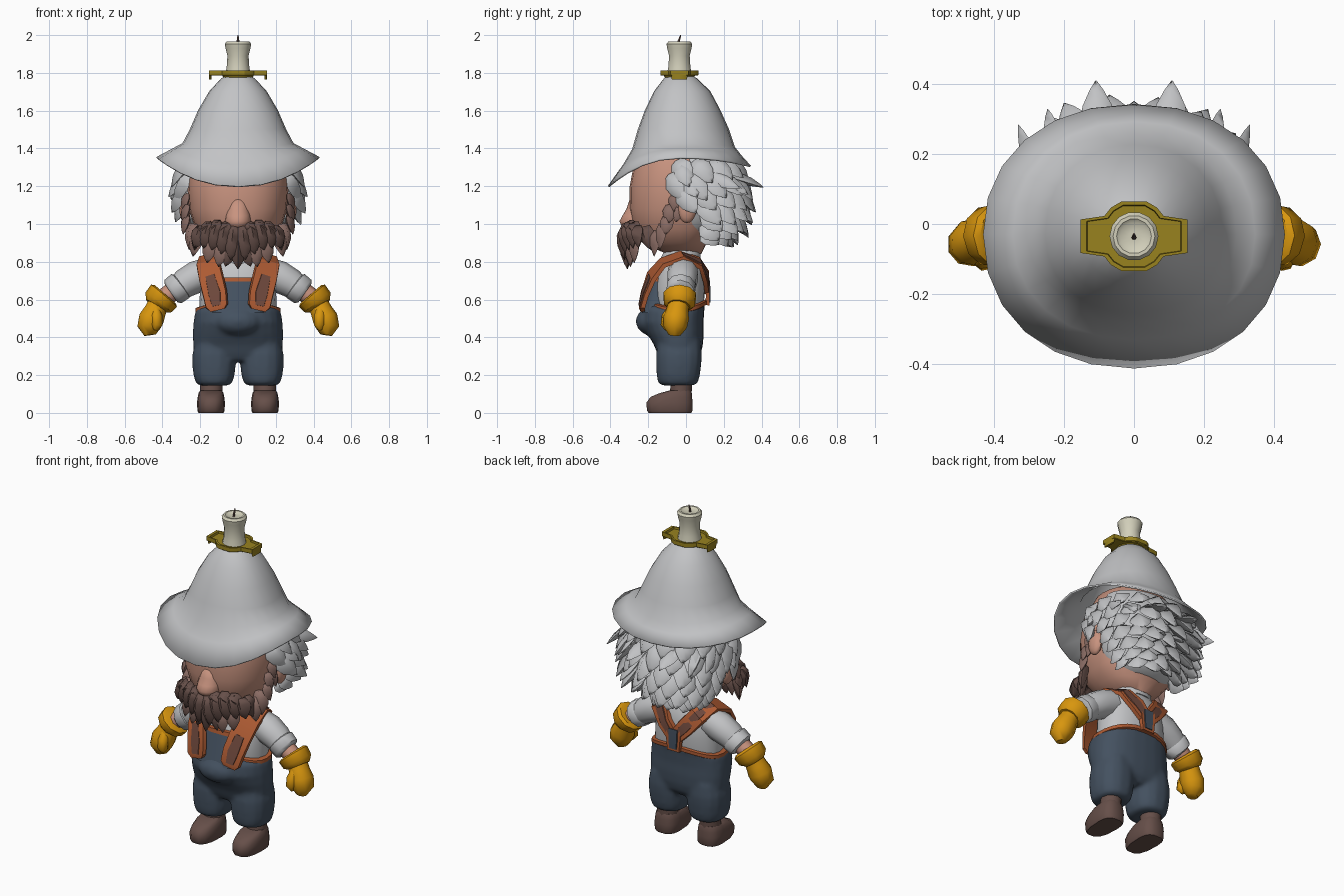
import bpy, bmesh, math, random
from mathutils import Vector as V

if "Cube" in bpy.data.objects:
    bpy.data.objects.remove(bpy.data.objects["Cube"])

random.seed(4)


def mat(name, hexcol):
    m = bpy.data.materials.new(name)
    c = [int(hexcol[i:i + 2], 16) / 255 for i in (0, 2, 4)]
    m.diffuse_color = [((v + .055) / 1.055) ** 2.4 if v > .04 else v / 12.92 for v in c] + [1]
    m.use_nodes = True
    m.node_tree.nodes["Principled BSDF"].inputs["Base Color"].default_value = m.diffuse_color
    return m


GREY = mat("pale grey", "C2C3C5")
SKIN = mat("skin", "C8937F")
BROWN = mat("dark brown", "664F49")
TAUPE = mat("light brown", "8A6C64")
NAVY = mat("navy denim", "445160")
LEATHER = mat("orange leather", "AE5B33")
INSET = mat("strap brown", "6E483C")
GLOVE = mat("glove yellow", "D8960E")
GOLD = mat("old gold", "98821F")
WAX = mat("wax", "D2CFBA")


def finish(name, bm, material, angle=40):
    bmesh.ops.recalc_face_normals(bm, faces=bm.faces)
    me = bpy.data.meshes.new(name)
    bm.to_mesh(me)
    bm.free()
    ob = bpy.data.objects.new(name, me)
    bpy.context.collection.objects.link(ob)
    me.materials.append(material)
    bpy.ops.object.select_all(action='DESELECT')
    ob.select_set(True)
    bpy.context.view_layer.objects.active = ob
    bpy.ops.object.shade_smooth_by_angle(angle=math.radians(angle))
    return ob


def skin_rings(bm, rings, cap=(True, True)):
    vs = [[bm.verts.new(p) for p in r] for r in rings]
    n = len(vs[0])
    for a, b in zip(vs, vs[1:]):
        for i in range(n):
            j = (i + 1) % n
            bm.faces.new((a[i], a[j], b[j], b[i]))
    if cap[0]:
        bm.faces.new(vs[0][::-1])
    if cap[1]:
        bm.faces.new(vs[-1])


def loft(name, rings, m, x=0, yc=0, n=20, p=1.0, cap=(True, True), angle=50):
    """Stack of rings: z, half width, front y, back y, optional front and back drop."""
    out = []
    for z, rx, yf, yb, *drop in rings:
        df, db = drop or (0, 0)
        ring = []
        for i in range(n):
            a = 2 * math.pi * i / n
            c, s = math.cos(a), math.sin(a)
            c2 = math.copysign(abs(c) ** p, c)
            s2 = abs(s) ** p
            y = yc + s2 * ((yb - yc) if s > 0 else (yf - yc))
            ring.append((x + rx * c2, y, z - s * s * (db if s > 0 else df)))
        out.append(ring)
    bm = bmesh.new()
    skin_rings(bm, out, cap)
    return finish(name, bm, m, angle)


def tube(name, pts, radii, m, n=10, angle=45):
    pts = [V(p) for p in pts]
    out = []
    for i, p in enumerate(pts):
        t = (pts[min(i + 1, len(pts) - 1)] - pts[max(i - 1, 0)]).normalized()
        u = t.cross(V((0, 1, 0))).normalized()
        w = u.cross(t)
        out.append([p + radii[i] * (u * math.cos(k * math.tau / n) + w * math.sin(k * math.tau / n))
                    for k in range(n)])
    bm = bmesh.new()
    skin_rings(bm, out)
    return finish(name, bm, m, angle)


def ball(name, c, r, m, seg=16):
    bm = bmesh.new()
    bmesh.ops.create_uvsphere(bm, u_segments=seg, v_segments=10, radius=1)
    for v in bm.verts:
        v.co = V([v.co[i] * r[i] + c[i] for i in range(3)])
    return finish(name, bm, m)


def tuft(bm, base, d, nrm, length, w, th, curl=0.0):
    """Leaf-shaped lock of hair with a soft ridge and a point."""
    d = V(d).normalized()
    side = d.cross(V(nrm)).normalized()
    up = side.cross(d)
    rings = []
    for t, k in ((0, .6), (.3, 1), (.6, .85), (.85, .4), (1, .03)):
        c = V(base) + d * length * t + up * curl * length * t * t
        rings.append([c + side * w * k, c + up * th * k, c - side * w * k, c - up * th * .5 * k])
    skin_rings(bm, rings)


def ribbon(name, path, widths, th, m, off=0.0, lo=0, hi=None):
    """Strap laid over the shoulders, facing away from the chest; lo and hi pick a stretch."""
    pts = [V(p) for p in path]
    out = []
    for i, p in enumerate(pts):
        t = (pts[min(i + 1, len(pts) - 1)] - pts[max(i - 1, 0)]).normalized()
        nrm = p - V((p.x * .8, -.03, min(p.z, .72)))
        nrm = (nrm - t * nrm.dot(t)).normalized()
        s = t.cross(nrm) * widths[i]
        a, b = p + nrm * off, p + nrm * (off + th)
        out.append([a - s, b - s * .92, b + s * .92, a + s])
    bm = bmesh.new()
    skin_rings(bm, out[lo:hi])
    return finish(name, bm, m, 30)


# Head, nose, ears
loft("head", [(.84, .08, -.10, .08), (.90, .17, -.23, .11), (.97, .225, -.28, .15),
              (1.08, .26, -.30, .2), (1.2, .268, -.298, .22), (1.32, .255, -.275, .21),
              (1.44, .2, -.2, .16), (1.5, .1, -.1, .08)], SKIN, yc=-.03, n=24, p=.9)
loft("nose", [(.975, .04, -.32, -.25), (.99, .062, -.342, -.24), (1.015, .07, -.352, -.24),
              (1.045, .066, -.336, -.24), (1.08, .056, -.315, -.24), (1.13, .04, -.299, -.24)],
     SKIN, yc=-.27, n=16, angle=80)
for s in (1, -1):
    ball("ear", (s * .28, .005, 1.08), (.03, .05, .075), SKIN, 12)

# Hair: an inner cap plus rows of overlapping locks
loft("hair_cap", [(z, .285 * k, -.04, .255 * k) for z, k in
     ((.92, .5), (.97, .72), (1.03, .86), (1.12, .96), (1.2, 1), (1.3, .95), (1.4, .75))],
     GREY, yc=.035, n=24)
bm = bmesh.new()
rows = ((1.33, 110, 10, .15), (1.26, 112, 11, .17), (1.19, 106, 10, .17), (1.125, 74, 9, .165),
        (1.06, 70, 8, .155), (1.0, 64, 7, .13), (.965, 62, 6, .11))
for r, (z, span, count, ln) in enumerate(rows):
    k = math.sqrt(max(.1, 1 - ((z - 1.2) / .33) ** 2))
    for i in range(count):
        a = math.radians(span * (2 * i / (count - 1) - 1) * (1 if r % 2 else .95))
        nrm = V((math.sin(a), math.cos(a), (z - 1.2) * 1.2))
        base = (.285 * k * nrm.x, .25 * k * nrm.y + .01, z)
        d = nrm * .34 + V((0, .45 * abs(nrm.x) + .1, -.6 - random.uniform(0, .2)))
        tuft(bm, base, d, nrm, ln * random.uniform(.92, 1.1), .06, .042, .06)
for s in (1, -1):
    # long stray locks under the back of the brim
    tuft(bm, (s * .1, .23, 1.25), (s * .04, .8, -.25), (0, 0, 1), .19, .05, .035)
    tuft(bm, (s * .21, .18, 1.25), (s * .2, .8, -.5), (s, 0, .5), .18, .04, .035)
    tuft(bm, (s * .27, .12, 1.26), (s * .3, .8, -.35), (s, 0, .5), .19, .04, .03)
    tuft(bm, (s * .06, .23, 1.12), (s * .04, .8, -.35), (0, 0, 1), .12, .05, .035)
    # locks flaring over the temples
    tuft(bm, (s * .265, -.03, 1.31), (s * .45, .25, -.6), (s, 0, .3), .15, .05, .04)
    tuft(bm, (s * .27, .0, 1.24), (s * .5, .3, -.5), (s, 0, .3), .15, .05, .04)
finish("hair_locks", bm, GREY, 78)

# Sideburns and chin strap in the lighter brown
bm = bmesh.new()
for s in (1, -1):
    for z, y in ((1.16, -.055), (1.10, -.085), (1.105, -.045), (1.04, -.10)):
        tuft(bm, (s * .26, y, z), (s * .22, -.05, -1), (s, -.2, 0), .10, .038, .032, .1)
    for x, y, z in ((.235, -.125, 1.0), (.215, -.155, .965), (.14, -.26, .93), (.08, -.28, .91)):
        tuft(bm, (s * x, y, z), (s * .17, -.1, -1), (s * x * 3, -1, 0), .14, .045, .038)
finish("sideburns_and_chin_hair", bm, TAUPE, 78)

# Moustache and beard
bm = bmesh.new()
for s in (1, -1):
    for i in range(5):
        x = .022 + .041 * i
        y = -.318 + 2.1 * x * x
        tuft(bm, (s * x, y, .985 + .02 * math.sin(i * .8)), (s * (.1 + i * .08), -.13, -1),
             (s * x * 2, -1, .2), .175 - .014 * i, .05, .045, -.08)
    for i in range(3):
        x = .035 + .05 * i
        tuft(bm, (s * x, -.318 + 1.9 * x * x, 1.0 - .008 * abs(i - 1)),
             (s * 1, .25 + 2.5 * x, -.7), (s * x * 2, -1, .4), .105, .045, .042, .04)
    tuft(bm, (s * .2, -.215, .985), (s * .25, .25, -1), (s, -.6, 0), .13, .045, .04)
    tuft(bm, (s * .035, -.28, .90), (s * .25, -.12, -1), (0, -1, 0), .13, .045, .04)
tuft(bm, (0, -.295, .95), (0, -.08, -1), (0, -1, 0), .19, .05, .05)
finish("moustache_and_beard", bm, BROWN, 78)

# Bell-shaped hat with a brim dipping to the front
hat = loft("hat", [(1.79, .05, -.085, .02), (1.765, .088, -.115, .058), (1.70, .148, -.165, .125),
                   (1.60, .207, -.213, .178), (1.50, .25, -.25, .223), (1.425, .29, -.28, .255, .03, .02),
                   (1.395, .345, -.327, .29, .08, .035), (1.35, .43, -.41, .34, .152, .045)],
           GREY, yc=-.03, n=24, p=.93, cap=(True, False))
mod = hat.modifiers.new("thickness", 'SOLIDIFY')
mod.thickness, mod.offset = .01, 0

# Gold candle holder: dished plate, collar and hooked ends
q = [(.153, .048), (.085, .058), (.066, .082), (.035, .1)]
half = q + [(-x, y) for x, y in q[::-1]]
outline = half + [(x, -y) for x, y in half[::-1]]
bm = bmesh.new()
skin_rings(bm, [[(x * k, y * k - .035, z) for x, y in outline]
                for k, z in ((.96, 1.785), (1, 1.788), (1, 1.812), (.89, 1.812), (.87, 1.80))])
finish("candle_plate", bm, GOLD, 30)
loft("plate_collar", [(1.762, .07, -.105, .035), (1.79, .085, -.12, .05)], GOLD, yc=-.035, n=12)
for s in (1, -1):
    loft("plate_hook", [(1.765, .006, -.075, .005), (1.80, .006, -.08, .01)], GOLD,
         x=s * .147, yc=-.035, n=8, p=.4)

# Candle with a shallow hollow top, and wick
loft("candle", [(z, r, -.035 - r, -.035 + r) for z, r in
     ((1.79, .068), (1.83, .06), (1.89, .056), (1.93, .066), (1.953, .07), (1.966, .06),
      (1.966, .05), (1.958, .04), (1.956, .015))], WAX, yc=-.035, n=14, angle=35)
tube("wick", [(0, -.04, 1.93), (0, -.038, 1.97), (0, -.028, 2.0)], [.008, .007, .003], BROWN, 6)

# Shirt and collar
loft("shirt", [(.5, .2, -.15, .08), (.58, .205, -.17, .095), (.66, .2, -.17, .10),
               (.74, .19, -.155, .10), (.79, .17, -.13, .085), (.825, .125, -.1, .07),
               (.86, .08, -.08, .05)], GREY, yc=-.03, p=.88)
loft("collar", [(.82, .12, -.14, .08, .03, 0), (.85, .115, -.135, .08, .03, 0),
                (.9, .085, -.11, .068, .03, 0)], GREY, yc=-.025, n=14)

# Overalls: seat, belly and legs fused into one smooth shape
parts = [loft("overalls", [(.275, .12, -.13, .05), (.31, .215, -.15, .078), (.36, .238, -.17, .09),
              (.42, .24, -.205, .094), (.48, .236, -.235, .093), (.53, .228, -.228, .098, -.03, -.03),
              (.55, .22, -.2, .108, -.03, -.04)], NAVY, yc=-.04, n=24, p=.85, angle=60),
         ball("belly_pouch", (0, -.175, .485), (.132, .092, .078), NAVY)]
for s in (1, -1):
    parts.append(loft("trouser_leg", [(.145, .082, -.13, .045), (.16, .098, -.15, .065),
                 (.20, .11, -.157, .075), (.26, .116, -.16, .083), (.31, .115, -.16, .086),
                 (.38, .10, -.15, .08)], NAVY, x=s * .127, yc=-.04, n=14, p=.85))
for ob in parts:
    ob.select_set(True)
bpy.context.view_layer.objects.active = parts[0]
bpy.ops.object.join()
mod = parts[0].modifiers.new("fuse", 'REMESH')
mod.mode, mod.voxel_size, mod.use_smooth_shade = 'VOXEL', .012, True
mod = parts[0].modifiers.new("soften", 'SMOOTH')
mod.factor, mod.iterations = .5, 8

# Waist trim, bib
loft("waist_trim", [(.53, .216, -.19, .103, -.03, -.04), (.535, .225, -.195, .111, -.03, -.04),
                    (.555, .224, -.19, .112, -.03, -.04), (.56, .208, -.18, .10, -.03, -.04)],
     LEATHER, yc=-.04, n=24, p=.85)
loft("bib", [(.53, .16, -.236, -.05), (.62, .125, -.208, -.05), (.70, .1, -.182, -.05)],
     NAVY, yc=-.08, p=.45, n=20)
loft("bib_trim", [(.696, .102, -.187, -.05), (.718, .1, -.183, -.05)], LEATHER, yc=-.08, p=.45)

# Boots
for s in (1, -1):
    loft("boot_shaft", [(.06, .062, -.09, .03), (.11, .06, -.085, .03), (.17, .06, -.08, .035)],
         BROWN, x=s * .142, yc=-.03, n=12)
    loft("boot", [(0, .066, -.2, .03), (.012, .072, -.21, .036), (.055, .074, -.212, .036),
                  (.085, .07, -.19, .034), (.105, .066, -.14, .032), (.118, .058, -.09, .028)],
         BROWN, x=s * .143, yc=-.05, n=14, p=.75)

# Leather straps with inset panels, meeting at the back
path = ((.107, -.226, .545), (.112, -.228, .565), (.122, -.212, .63), (.143, -.178, .72),
        (.158, -.12, .79), (.152, -.02, .826), (.125, .066, .79), (.065, .1, .72), (.01, .104, .655))
for s in (1, -1):
    pts = [(s * x, y, z) for x, y, z in path]
    ribbon("strap", pts, [.04, .06, .066, .067, .064, .056, .052, .05, .042], .022, LEATHER, -.004)
    slim = [.02, .024, .034, .026, .022, .024, .025, .026, .018]
    ribbon("strap_front_panel", pts, slim, .006, INSET, .015, 1, 4)
    ribbon("strap_back_panel", pts, slim, .006, INSET, .015, 5)
ribbon("back_tab", [(0, .102, .70), (0, .105, .64), (0, .104, .57)], [.05, .05, .042], .02, LEATHER)
ribbon("back_tab_panel", [(0, .102, .70), (0, .105, .64), (0, .104, .585)], [.03, .03, .024], .005,
       NAVY, .02)

# Arms, rolled sleeves, gloves
for s in (1, -1):
    def side(*pts):
        return [(s * x, y, z) for x, y, z in pts]
    tube("sleeve", side((.15, -.015, .745), (.22, -.018, .72), (.28, -.022, .687), (.33, -.027, .65)),
         [.08, .085, .078, .066], GREY)
    tube("sleeve_roll", side((.295, -.025, .68), (.305, -.025, .672), (.345, -.03, .642),
                             (.355, -.03, .635)), [.066, .079, .076, .06], GREY)
    tube("forearm", side((.32, -.028, .66), (.42, -.035, .59)), [.052, .048], SKIN, 8)
    tube("glove_cuff", side((.385, -.033, .628), (.392, -.033, .62), (.422, -.035, .585),
                            (.435, -.038, .565)), [.075, .09, .086, .062], GLOVE, 10, 40)
    tube("glove", side((.42, -.037, .585), (.44, -.045, .54), (.46, -.052, .50),
                       (.472, -.058, .455), (.466, -.06, .412)),
         [.055, .06, .069, .064, .032], GLOVE, 9, 55)
    tube("glove_thumb", side((.435, -.08, .55), (.432, -.098, .51), (.43, -.105, .465), (.437, -.1, .44)),
         [.022, .032, .03, .012], GLOVE, 7, 55)
